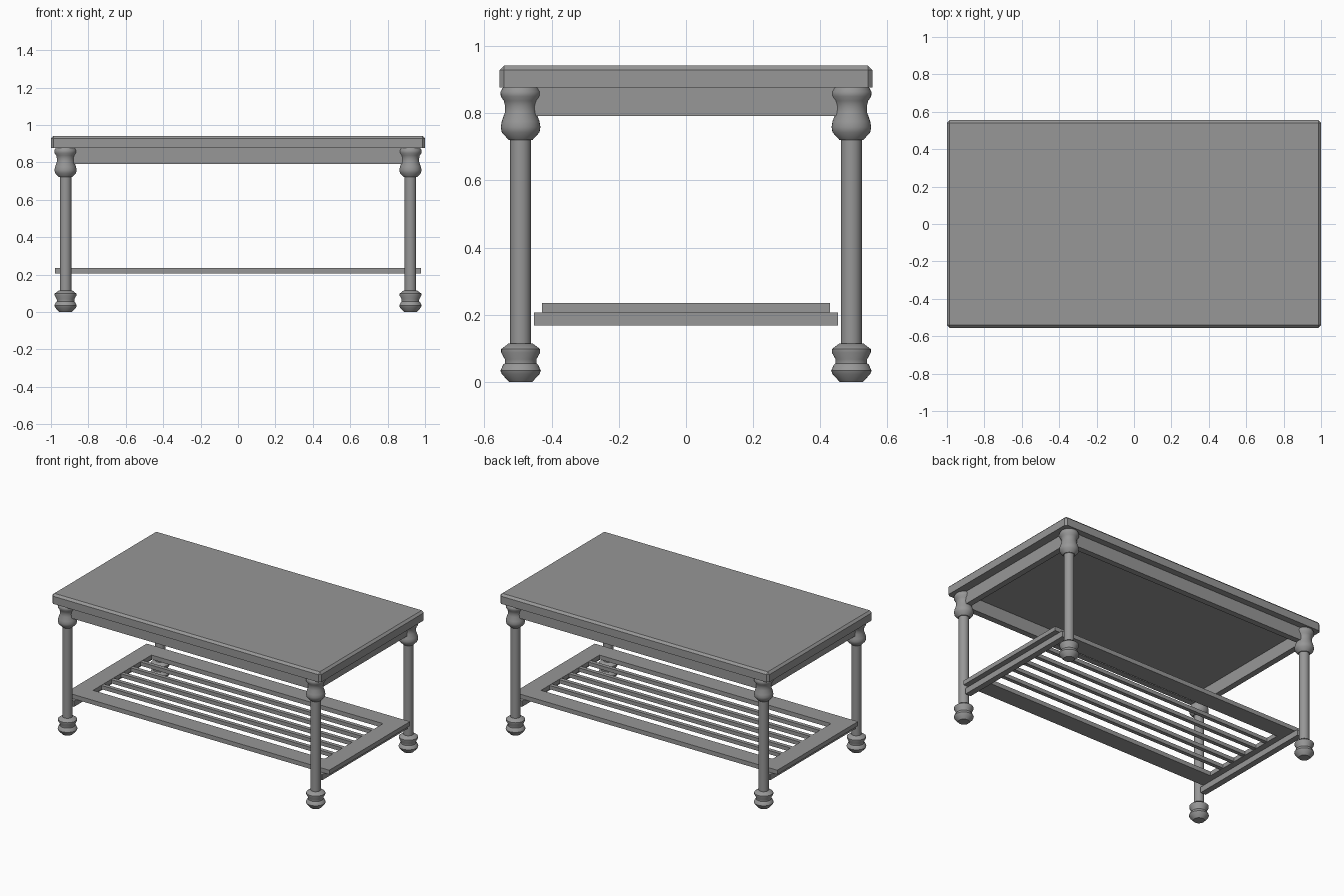
import bpy
import bmesh
import math

cube = bpy.data.objects.get("Cube")
if cube:
    bpy.data.objects.remove(cube, do_unlink=True)

grey = bpy.data.materials.new("plain grey")
grey.use_nodes = True
colour = (0.31, 0.31, 0.31, 1)
grey.diffuse_color = colour
grey.node_tree.nodes["Principled BSDF"].inputs["Base Color"].default_value = colour


def finish(name, bm):
    mesh = bpy.data.meshes.new(name)
    bmesh.ops.recalc_face_normals(bm, faces=bm.faces)
    bm.to_mesh(mesh)
    bm.free()
    mesh.materials.append(grey)
    obj = bpy.data.objects.new(name, mesh)
    bpy.context.collection.objects.link(obj)
    return obj


def box(name, x, y, z, chamfer=0):
    """Box between (min, max) pairs, optionally chamfered except underneath."""
    bm = bmesh.new()
    bmesh.ops.create_cube(bm, size=1)
    for v in bm.verts:
        v.co = [pair[0] if c < 0 else pair[1] for c, pair in zip(v.co, (x, y, z))]
    if chamfer:
        edges = [e for e in bm.edges if any(v.co.z > z[0] for v in e.verts)]
        bmesh.ops.bevel(bm, geom=edges, offset=chamfer, segments=1, affect='EDGES')
    return finish(name, bm)


def turned(name, profile, x, y, sides=32):
    """Lathe a (radius, height) profile around a vertical axis."""
    bm = bmesh.new()
    rings = []
    for r, z in profile:
        rings.append([bm.verts.new((x + r * math.cos(i * math.tau / sides),
                                    y + r * math.sin(i * math.tau / sides), z))
                      for i in range(sides)])
    for a, b in zip(rings, rings[1:]):
        for i in range(sides):
            j = (i + 1) % sides
            bm.faces.new((a[i], a[j], b[j], b[i]))
    bm.faces.new(rings[0][::-1])
    bm.faces.new(rings[-1])
    obj = finish(name, bm)
    bpy.ops.object.select_all(action='DESELECT')
    obj.select_set(True)
    bpy.context.view_layer.objects.active = obj
    bpy.ops.object.shade_smooth_by_angle(angle=math.radians(40))
    return obj


LEG_X, LEG_Y = 0.922, 0.492

# Table top
box("table_top", (-1, 1), (-0.555, 0.555), (0.877, 0.942), 0.014)

# Turned legs with double-ringed feet and vase-shaped capitals
leg = [(0.034, 0), (0.056, 0.024), (0.060, 0.034), (0.052, 0.052),
       (0.047, 0.056), (0.047, 0.068), (0.058, 0.088), (0.058, 0.098),
       (0.036, 0.115), (0.031, 0.115), (0.031, 0.721), (0.036, 0.721),
       (0.056, 0.743), (0.059, 0.759), (0.056, 0.776), (0.047, 0.802),
       (0.046, 0.82), (0.05, 0.837), (0.059, 0.85), (0.060, 0.864),
       (0.052, 0.878)]
for sx, side in ((1, "left"), (-1, "right")):
    for sy, end in ((-1, "front"), (1, "back")):
        turned(f"{end}_{side}_leg", leg, sx * LEG_X, sy * LEG_Y)

# Apron boards joining the legs
T = 0.02
for s, end in ((-1, "front"), (1, "back")):
    box(f"{end}_apron", (-LEG_X, LEG_X), (s * LEG_Y - T, s * LEG_Y + T), (0.792, 0.877))
for s, side in ((1, "left"), (-1, "right")):
    box(f"{side}_apron", (s * LEG_X - T, s * LEG_X + T), (-LEG_Y, LEG_Y), (0.792, 0.877))

# Rails carrying the lower shelf
for s, side in ((1, "left"), (-1, "right")):
    box(f"{side}_shelf_rail", (s * LEG_X - T, s * LEG_X + T), (-0.452, 0.452), (0.168, 0.207))

# Shelf frame
SHELF_Z = (0.207, 0.236)
OX, OY, IX, IY = 0.978, 0.428, 0.86, 0.31
for s, end in ((-1, "front"), (1, "back")):
    box(f"{end}_shelf_board", (-OX, OX), sorted((s * IY, s * OY)), SHELF_Z)
for s, side in ((1, "left"), (-1, "right")):
    box(f"{side}_shelf_board", sorted((s * IX, s * OX)), (-IY, IY), SHELF_Z)

# Shelf slats
COUNT = 5
for i in range(COUNT):
    y = -IY + 2 * IY * (i + 1) / (COUNT + 1)
    box(f"shelf_slat_{i + 1}", (-IX, IX), (y - 0.013, y + 0.013), (0.209, 0.234))
